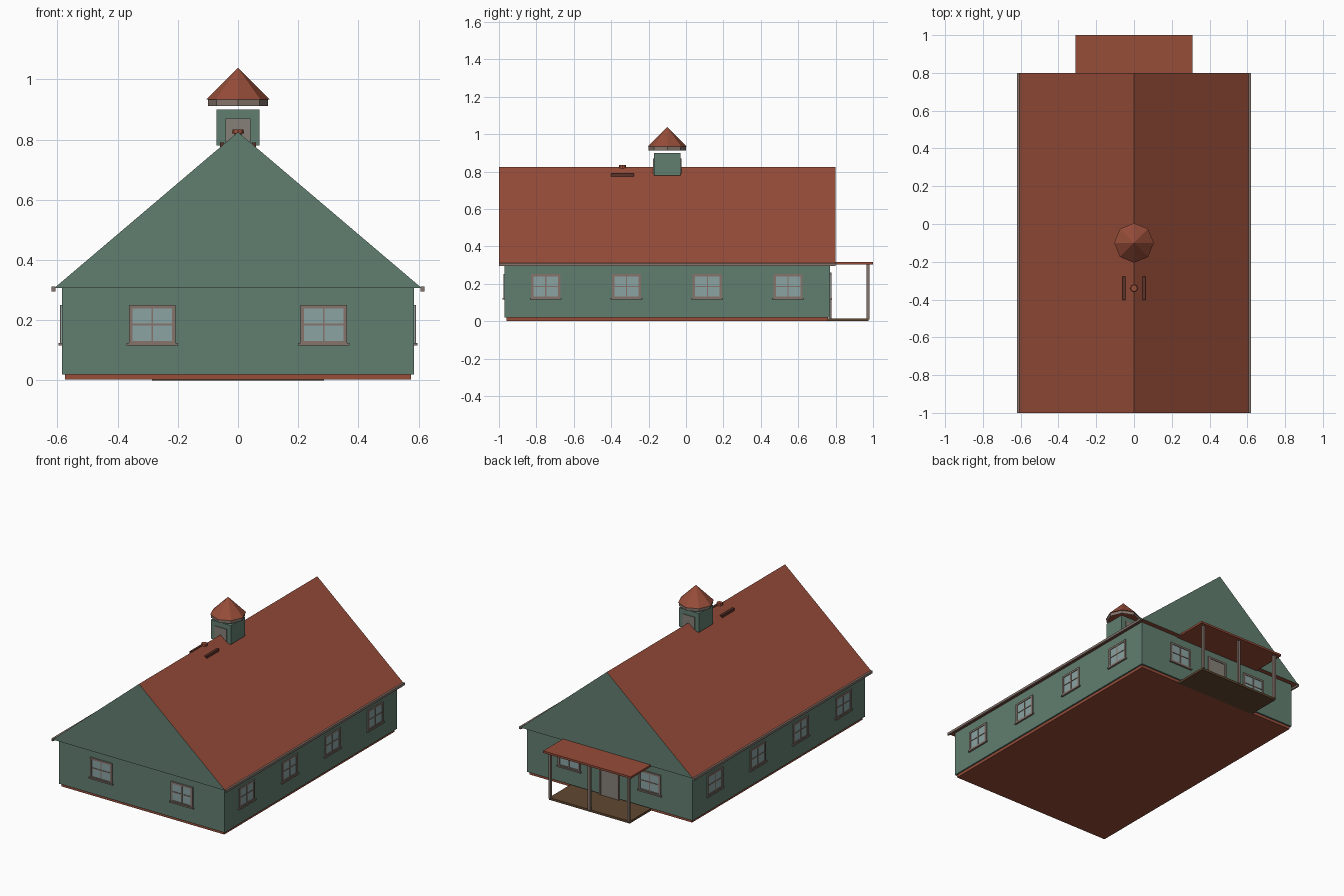
import bpy, bmesh, math
from mathutils import Matrix, Vector

if "Cube" in bpy.data.objects:
    bpy.data.objects.remove(bpy.data.objects["Cube"])


def mat(name, r, g, b):
    m = bpy.data.materials.new(name)
    lin = [((c / 255 + 0.055) / 1.055) ** 2.4 for c in (r, g, b)]
    m.diffuse_color = (*lin, 1)
    m.use_nodes = True
    m.node_tree.nodes["Principled BSDF"].inputs["Base Color"].default_value = m.diffuse_color
    return m


GREEN = mat("green siding", 97, 126, 112)
RED = mat("red roof", 151, 77, 57)
TRIM = mat("taupe trim", 134, 117, 108)
GLASS = mat("pale glass", 138, 163, 162)
BROWN = mat("porch brown", 98, 72, 48)
DOOR = mat("grey door", 134, 128, 119)
DARK = mat("dark vent", 92, 52, 42)


def finish(name, bm, *mats):
    bmesh.ops.recalc_face_normals(bm, faces=bm.faces[:])
    me = bpy.data.meshes.new(name)
    bm.to_mesh(me)
    bm.free()
    for m in mats:
        me.materials.append(m)
    ob = bpy.data.objects.new(name, me)
    bpy.context.collection.objects.link(ob)
    return ob


def boxes(name, m, spans, place=Matrix()):
    """One object from boxes given as (x0, x1, y0, y1, z0, z1)."""
    bm = bmesh.new()
    for x0, x1, y0, y1, z0, z1 in spans:
        t = Matrix.Translation(((x0 + x1) / 2, (y0 + y1) / 2, (z0 + z1) / 2))
        s = Matrix.Diagonal((x1 - x0, y1 - y0, z1 - z0, 1))
        bmesh.ops.create_cube(bm, size=1, matrix=place @ t @ s)
    return finish(name, bm, m)


def cone(name, m, sides, r1, r2, z0, z1, x, y, caps=True):
    bm = bmesh.new()
    bmesh.ops.create_cone(bm, cap_ends=caps, segments=sides, radius1=r1, radius2=r2, depth=z1 - z0,
                          matrix=Matrix.Translation((x, y, (z0 + z1) / 2)))
    return finish(name, bm, m)


def wall_place(x, y, z, angle):
    return Matrix.Translation((x, y, z)) @ Matrix.Rotation(math.radians(angle), 4, 'Z')


# House body
boxes("foundation", RED, [(-.575, .575, -.96, .76, .002, .022)])
boxes("walls", GREEN, [(-.585, .585, -.97, .77, .02, .31)])

# Gabled roof: red slopes and soffit, green gable ends
bm = bmesh.new()
ends = [[bm.verts.new((x, y, z)) for x, z in ((-.61, .307), (.61, .307), (0, .825))] for y in (-1, .8)]
for e in ends:
    bm.faces.new(e)
for i in range(3):
    j = (i + 1) % 3
    bm.faces.new((ends[0][i], ends[0][j], ends[1][j], ends[1][i]))
bm.normal_update()
for f in bm.faces:
    f.material_index = 1 if abs(f.normal.y) > .9 else 0
finish("gable_roof", bm, RED, GREEN)
boxes("eave_gutters", TRIM, [(s * .613 - .006, s * .613 + .006, -1, .8, .296, .311) for s in (-1, 1)])


# Windows, local frame faces -y
def window(name, place):
    w, h = .078, .065
    boxes(name + "_glass", GLASS, [(-w, w, -.003, .002, -h, h)], place)
    bars = [(-w, -w + .013, -.007, .002, -h, h), (w - .013, w, -.007, .002, -h, h),
            (-w, w, -.007, .002, h - .012, h), (-w, w, -.007, .002, -h, -h + .01),
            (-.003, .003, -.006, .002, -h, h), (-w, w, -.006, .002, -.003, .003),
            (-.085, .085, -.011, .002, -.071, -.062)]
    boxes(name + "_frame", TRIM, bars, place)


for s in (-1, 1):
    window("front_window", wall_place(s * .285, -.97, .186, 0))
    window("back_window", wall_place(s * .285, .77, .186, 180))
    for i in range(4):
        window("side_window", wall_place(s * .585, -.75 + i * .432, .186, s * 90))

# Back door
door = wall_place(0, .77, 0, 180)
boxes("door_panel", DOOR, [(-.06, .06, -.005, .002, .015, .25)], door)
boxes("door_frame", TRIM, [(-.07, -.057, -.009, .002, .015, .26), (.057, .07, -.009, .002, .015, .26),
                           (-.07, .07, -.009, .002, .248, .26)], door)

# Porch
boxes("porch_floor", BROWN, [(-.285, .285, .755, .975, 0, .014)])
boxes("porch_roof", RED, [(-.31, .31, .77, 1, .302, .315)])
boxes("porch_posts", TRIM, [(x - .008, x + .008, .966, .982, .01, .304) for x in (-.277, 0, .277)])

# Cupola with floating octagonal cap
boxes("cupola_box", GREEN, [(-.071, .071, -.172, -.03, .78, .9)])
boxes("cupola_louvres", DOOR, [(-.041, .041, -.177, -.17, .78, .87), (-.041, .041, -.032, -.025, .78, .87)])
cone("cupola_rim", TRIM, 8, .1, .1, .912, .934, 0, -.1, False)
cone("cupola_cap", RED, 8, .105, 0, .933, 1.038, 0, -.1)

# Roof vents
boxes("roof_vents", DARK, [(s * .053 - .007, s * .053 + .007, -.402, -.278, .77, .79) for s in (-1, 1)])
cone("flue_pipe", RED, 8, .012, .012, .8, .822, 0, -.34)
cone("flue_cap", RED, 8, .02, .018, .82, .834, 0, -.34)
